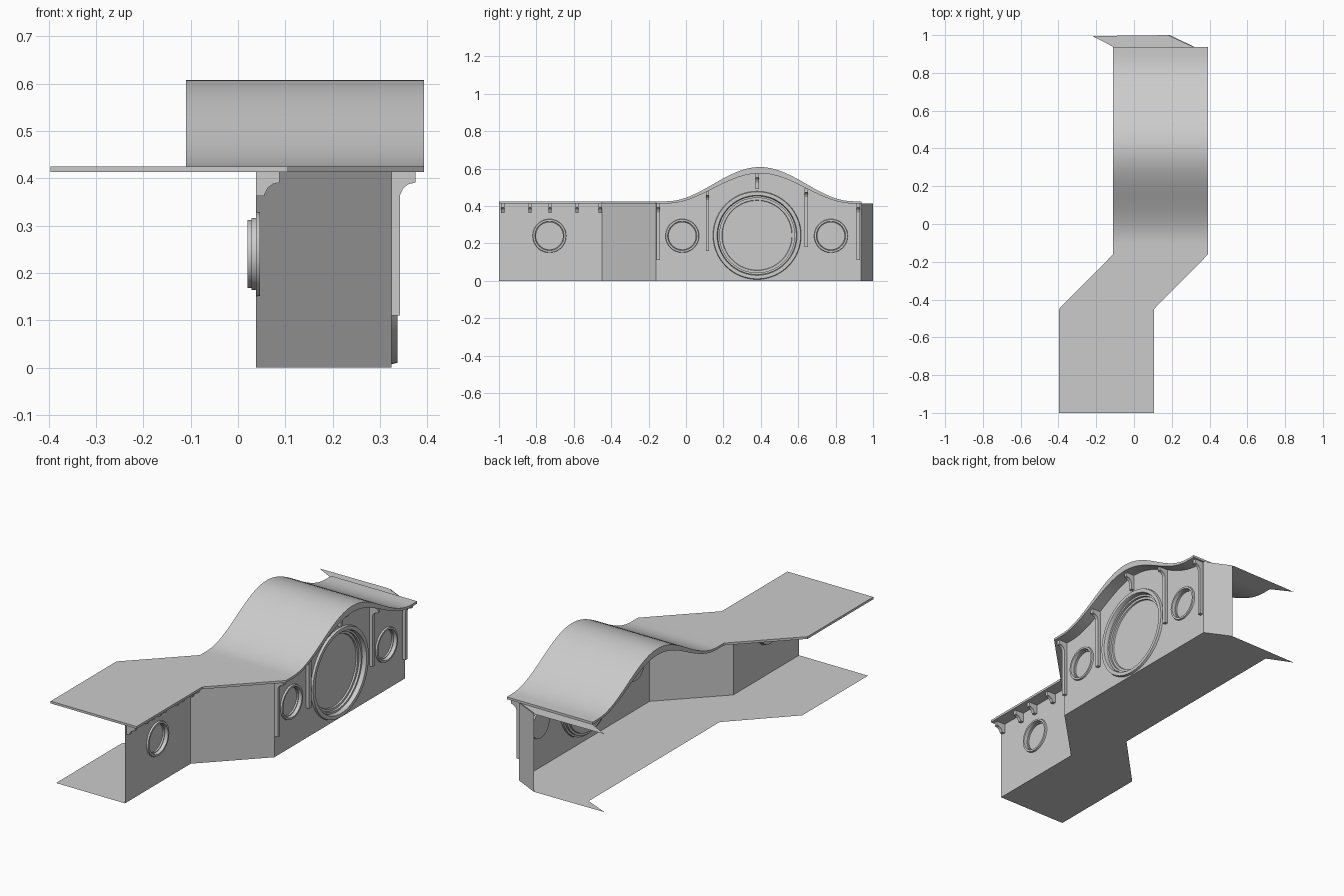
import bpy, bmesh
from math import pi, cos, sin
from mathutils import Matrix

if "Cube" in bpy.data.objects:
    bpy.data.objects.remove(bpy.data.objects["Cube"])


def hump(y):
    d = abs(y - 0.395)
    return 0.5 + 0.5 * cos(pi * d / 0.5) if d < 0.5 else 0.0


def roof_top(y):
    return 0.425 + 0.183 * hump(y)


def roof_under(y):
    return roof_top(y) - 0.012 - 0.022 * hump(y)


def mesh_object(name, verts, faces, smooth=False):
    me = bpy.data.meshes.new(name)
    me.from_pydata(verts, [], faces)
    bm = bmesh.new()
    bm.from_mesh(me)
    bmesh.ops.remove_doubles(bm, verts=bm.verts, dist=1e-5)
    bmesh.ops.recalc_face_normals(bm, faces=bm.faces)
    bm.to_mesh(me)
    bm.free()
    ob = bpy.data.objects.new(name, me)
    bpy.context.collection.objects.link(ob)
    if smooth:
        bpy.ops.object.select_all(action='DESELECT')
        ob.select_set(True)
        bpy.context.view_layer.objects.active = ob
        bpy.ops.object.shade_smooth_by_angle(angle=0.6)
    return ob


def pierced_wall(name, x, outline, holes):
    """Flat wall in the y-z plane, filled around round window openings."""
    cu = bpy.data.curves.new(name, 'CURVE')
    cu.dimensions = '2D'
    cu.fill_mode = 'BOTH'
    loops = [outline]
    for cy, cz, r in holes:
        loops.append([(cy + r * cos(2 * pi * i / 48), cz + r * sin(2 * pi * i / 48))
                      for i in range(48)])
    for loop in loops:
        sp = cu.splines.new('POLY')
        sp.points.add(len(loop) - 1)
        for p, (u, v) in zip(sp.points, loop):
            p.co = (u, v, 0, 1)
        sp.use_cyclic_u = True
    ob = bpy.data.objects.new(name, cu)
    bpy.context.collection.objects.link(ob)
    ob.matrix_world = Matrix(((0, 0, 1, x), (1, 0, 0, 0), (0, 1, 0, 0), (0, 0, 0, 1)))
    bpy.ops.object.select_all(action='DESELECT')
    ob.select_set(True)
    bpy.context.view_layer.objects.active = ob
    bpy.ops.object.convert(target='MESH')


def round_window(name, x, y, z, profile, n=48):
    """Revolve (radius, outward offset) about the x axis."""
    verts = [(x + o, y + r * cos(2 * pi * i / n), z + r * sin(2 * pi * i / n))
             for r, o in profile for i in range(n)]
    faces = [(k * n + i, k * n + (i + 1) % n, (k + 1) * n + (i + 1) % n, (k + 1) * n + i)
             for k in range(len(profile) - 1) for i in range(n)]
    faces.append(tuple((len(profile) - 1) * n + i for i in range(n)))
    mesh_object(name, verts, faces, True)


def bracket(name, x, y, top, length, w=0.018):
    """Curved eave bracket, with a long shaft where it is a pilaster."""
    prof = [(0, 0), (0.05, 0), (0.05, -0.022), (0.036, -0.025), (0.025, -0.033),
            (0.018, -0.047), (0.018, -length), (0, -length)]
    n = len(prof)
    verts = [(x + a, y + s * w / 2, top + b) for s in (-1, 1) for a, b in prof]
    faces = [tuple(range(n)), tuple(range(n, 2 * n))]
    faces += [(i, (i + 1) % n, n + (i + 1) % n, n + i) for i in range(n)]
    mesh_object(name, verts, faces)


XF, XB = 0.038, 0.325   # front wall plane, main wall plane

# Roof slab with arched hump
hump_ys = [-0.105 + i / 40 for i in range(41)]
rows = [(-1, -0.397), (-0.45, -0.397), (-0.16, -0.11)]
rows += [(y, -0.11) for y in hump_ys] + [(0.938, -0.11)]
verts, faces = [], []
for y, xl in rows:
    xr = xl + 0.503
    t, u = roof_top(y), roof_under(y)
    verts += [(xl, y, t), (xr, y, t), (xr, y, u), (xl, y, u)]
for k in range(len(rows) - 1):
    a = 4 * k
    faces += [(a + i, a + (i + 1) % 4, a + 4 + (i + 1) % 4, a + 4 + i) for i in range(4)]
e = 4 * (len(rows) - 1)
faces += [(0, 1, 2, 3), (e, e + 1, e + 2, e + 3)]
mesh_object("roof", verts, faces, True)
mesh_object("roof_end", [(-0.11, 0.938, 0.413), (-0.22, 0.995, 0.413),
                         (0.18, 1, 0.413), (0.315, 0.938, 0.413)], [(0, 1, 2, 3)])

# Floor sheet
floor = [(-0.366, -1), (XF, -1), (XF, -0.45), (XB, -0.16), (XB, 0.935), (0.19, 1),
         (-0.22, 0.995), (-0.085, 0.935), (-0.085, -0.16), (-0.366, -0.45)]
mesh_object("floor", [(x, y, 0) for x, y in floor], [tuple(range(len(floor)))])

# Walls
pierced_wall("front_wall", XF, [(-1, 0), (-0.45, 0), (-0.45, 0.413), (-1, 0.413)],
             [(-0.73, 0.24, 0.077)])
outline = [(-0.16, 0), (0.935, 0), (0.935, 0.413)]
outline += [(y, roof_under(y)) for y in reversed(hump_ys)] + [(-0.16, 0.413)]
pierced_wall("main_wall", XB, outline,
             [(-0.02, 0.24, 0.077), (0.775, 0.24, 0.077), (0.38, 0.243, 0.212)])
for name, a, b in (("slanted_wall", (XF, -0.45), (XB, -0.16)),
                   ("end_wall", (XB, 0.935), (0.19, 1))):
    mesh_object(name, [(*a, 0), (*b, 0), (*b, 0.413), (*a, 0.413)], [(0, 1, 2, 3)])

# Round windows: raised rim, stepped reveal, recessed pane
small = [(0.09, 0), (0.088, 0.009), (0.078, 0.009), (0.076, 0), (0.076, -0.009),
         (0.072, -0.009), (0.072, -0.018), (0.069, -0.018)]
large = [(0.236, 0), (0.233, 0.012), (0.214, 0.012), (0.21, 0.002), (0.21, -0.01),
         (0.2, -0.01), (0.2, -0.022), (0.188, -0.022), (0.186, -0.03)]
round_window("small_window_front", XF, -0.73, 0.24, small)
round_window("small_window_middle", XB, -0.02, 0.24, small)
round_window("small_window_back", XB, 0.775, 0.24, small)
round_window("large_window", XB, 0.38, 0.243, large, 64)

# Eave brackets on the front wall
for y in (-0.98, -0.834, -0.727, -0.583, -0.458):
    bracket("eave_bracket", XF, y, 0.413, 0.05)

# Pilasters on the main wall and the short bracket at the crown
for y, bottom in ((-0.148, 0.11), (0.115, 0.16), (0.643, 0.18), (0.92, 0.11), (0.38, 0.49)):
    top = roof_under(y)
    bracket("pilaster", XB, y, top, top - bottom)
